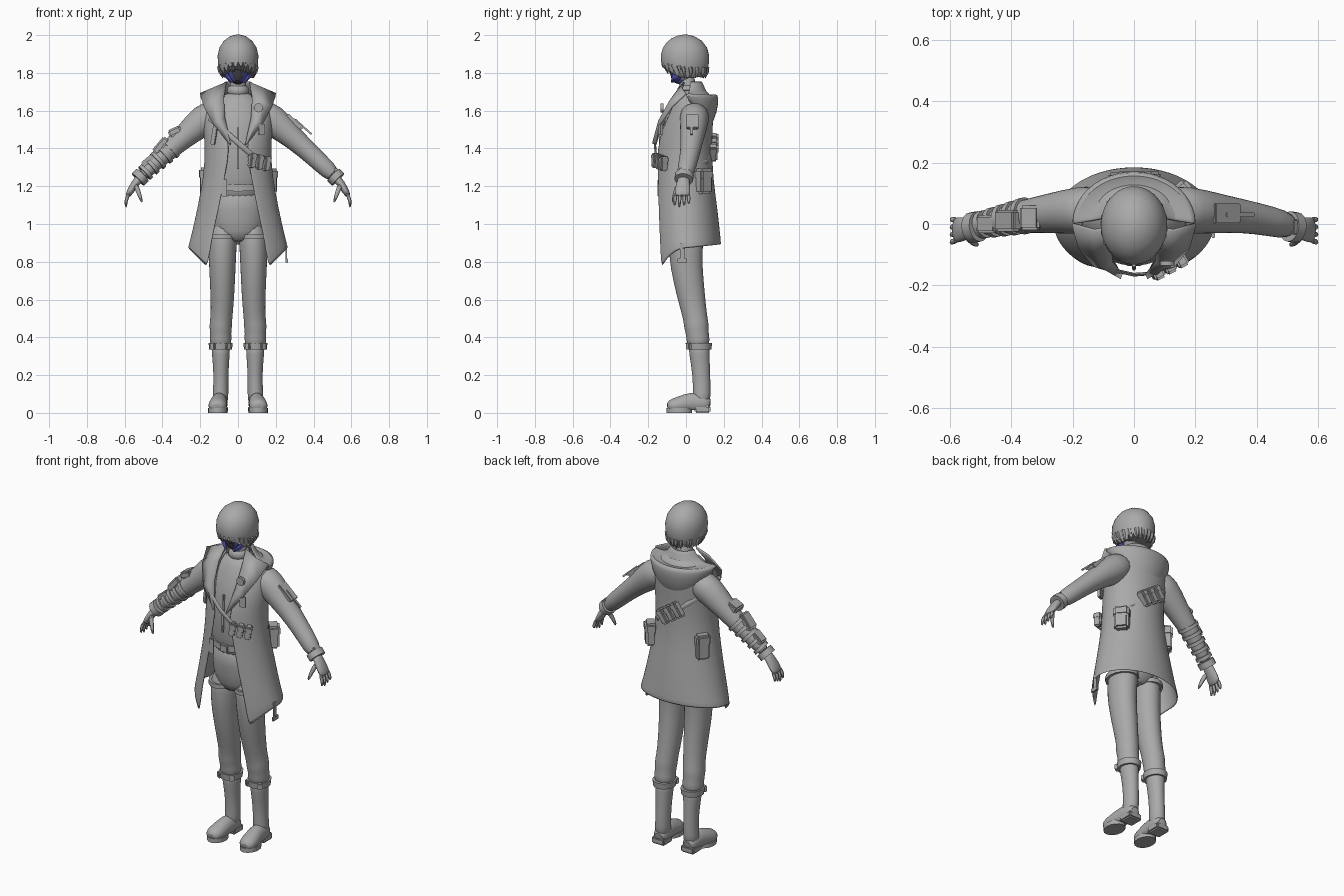
import bpy, bmesh, random
from math import sin, cos, pi, acos, radians
from mathutils import Vector, Euler

random.seed(4)
SIDES = ((1, "left"), (-1, "right"))

default_cube = bpy.data.objects.get("Cube")
if default_cube:
    bpy.data.objects.remove(default_cube)


def material(name, red, green, blue):
    mat = bpy.data.materials.new(name)
    mat.use_nodes = True
    mat.diffuse_color = (red, green, blue, 1)
    mat.node_tree.nodes["Principled BSDF"].inputs["Base Color"].default_value = (red, green, blue, 1)
    return mat


grey = material("plain grey", .4, .4, .4)
blue = material("mask blue", .1, .1, .5)
dark = material("mask dark", .05, .05, .06)


def finish(name, bm, mat, angle=40):
    """Turn a bmesh into a smooth object that keeps its hard edges."""
    bmesh.ops.recalc_face_normals(bm, faces=bm.faces)
    mesh = bpy.data.meshes.new(name)
    bm.to_mesh(mesh)
    bm.free()
    mesh.materials.append(mat)
    mesh.shade_smooth()
    mesh.set_sharp_from_angle(angle=radians(angle))
    obj = bpy.data.objects.new(name, mesh)
    bpy.context.collection.objects.link(obj)
    return obj


def skin(name, rings, closed=True, caps=True, soft=0, thick=0, mat=grey):
    """Join rings of points into a surface."""
    bm = bmesh.new()
    rows = [[bm.verts.new(p) for p in ring] for ring in rings]
    count = len(rows[0])
    for low, high in zip(rows, rows[1:]):
        for i in range(count if closed else count - 1):
            j = (i + 1) % count
            bm.faces.new((low[i], low[j], high[j], high[i]))
    if caps:
        bm.faces.new(rows[0])
        bm.faces.new(rows[-1])
    obj = finish(name, bm, mat)
    if thick:
        solid = obj.modifiers.new("thickness", "SOLIDIFY")
        solid.thickness, solid.offset = thick, 0
    if soft:
        obj.modifiers.new("soft", "SUBSURF").levels = soft
        obj.modifiers["soft"].render_levels = soft
    return obj


def tube(name, path, side=1, count=16, soft=1, floor=0, mat=grey):
    """Sweep ellipses along a path of x, y, z, first radius, second radius."""
    centres = [Vector((side * x, y, z)) for x, y, z, *_ in path]
    rings = []
    for k, (centre, point) in enumerate(zip(centres, path)):
        along = (centres[min(k + 1, len(path) - 1)] - centres[max(k - 1, 0)]).normalized()
        guide = Vector((1, 0, 0)) if abs(along.y) > .8 else Vector((0, 1, 0))
        u = (guide - along * guide.dot(along)).normalized()
        v = along.cross(u)
        ring = []
        for i in range(count):
            a = 2 * pi * i / count
            p = centre + u * cos(a) * point[3] + v * sin(a) * point[-1]
            p.z = max(p.z, floor)
            ring.append(p)
        rings.append(ring)
    return skin(name, rings, soft=soft, mat=mat)


def box(name, place, size, turn=(0, 0, 0)):
    """Bevelled box, turned by degrees."""
    bm = bmesh.new()
    bmesh.ops.create_cube(bm, size=1)
    bmesh.ops.scale(bm, vec=size, verts=bm.verts)
    bmesh.ops.bevel(bm, geom=bm.edges, offset=min(size) * .2, segments=2, affect="EDGES")
    spin = Euler([radians(t) for t in turn]).to_matrix()
    for vert in bm.verts:
        vert.co = spin @ vert.co + Vector(place)
    return finish(name, bm, grey)


def pouch(name, place, size, turn):
    """Box with a flap over its upper outer part."""
    box(name, place, size, turn)
    spin = Euler([radians(t) for t in turn]).to_matrix()
    w, d, h = size
    box(name + "_flap", Vector(place) + spin @ Vector((0, 0, h * .3)), (w * 1.1, d * 1.15, h * .45), turn)


# Head with a mask over the lower face
head = tube("head", [(0, -.055, 1.745, .025, .02), (0, -.04, 1.77, .05, .045), (0, -.02, 1.81, .072, .07),
                     (0, -.01, 1.85, .09, .08), (0, -.005, 1.9, .1, .085), (0, 0, 1.96, .06, .06)], count=24)
head.data.materials.append(blue)
head.data.materials.append(dark)
for face in head.data.polygons:
    if face.center.z < 1.84 and face.center.y < -.02:
        face.material_index = 1 if abs(face.center.x) > .025 else 2
for side, label in SIDES:
    # Cheek guards slanting from the ear to the jaw
    guard = skin(label + "_cheek_guard", [
        [(side * .078, .01, 1.84), (side * .07, -.05, 1.82)],
        [(side * .065, -.02, 1.78), (side * .05, -.075, 1.78)],
        [(side * .04, -.05, 1.75), (side * .025, -.08, 1.75)]], closed=False, caps=False, thick=.008, mat=blue)
tube("neck", [(0, .02, 1.64, .05), (0, .01, 1.72, .043), (0, 0, 1.8, .045)])
tube("shirt_collar", [(0, .015, 1.68, .065), (0, .01, 1.71, .058), (0, .01, 1.74, .055)])


# Hair cap with a ragged lower edge
def hair_ring(t, count=72):
    ring = []
    for i in range(count):
        a = 2 * pi * i / count
        front = max(0, -sin(a))
        low = 1.79 + .055 * front ** 2 + tips[i] * (t == 1)
        phi = t * acos((low - 1.885) / .115)
        r = sin(phi) if phi < pi / 2 else .65 + .35 * sin(phi)
        ring.append((.105 * r * cos(a), -.005 + .125 * r * sin(a), 1.885 + .115 * cos(phi)))
    return ring


tips = [random.uniform(-.015, .0) if i % 3 else .015 for i in range(72)]
skin("hair", [hair_ring(t) for t in (.04, .15, .3, .45, .6, .75, .88, 1)], thick=.006).data.polygons[-1].select = False
for i in range(22):
    # Loose locks along the edge
    a = 2 * pi * i / 22 + random.uniform(-.1, .1)
    x, y = .098 * cos(a), .115 * sin(a)
    z = 1.83 + .03 * max(0, -sin(a))
    tube("hair_lock", [(x, y - .005, z, .014, .014), (x * .97, y * .97, z - .025, .011, .011),
                       (x * .85, y * .88, z - .05 - random.random() * .015, .001, .001)], count=6, soft=0)

# Shirt and hips
tube("shirt", [(0, 0, 1.1, .11, .14), (0, -.015, 1.25, .115, .145), (0, -.015, 1.42, .13, .15),
               (0, 0, 1.55, .115, .16), (0, .02, 1.65, .09, .12), (0, .02, 1.7, .065, .07)], count=24)
tube("hips", [(0, 0, .9, .07, .07), (0, 0, .95, .1, .14), (0, 0, 1.08, .115, .15), (0, -.005, 1.2, .115, .14)], count=24)
tube("belt", [(0, -.005, 1.175, .125, .15), (0, -.005, 1.21, .125, .15)], count=24, soft=0)
box("belt_buckle", (0, -.13, 1.19), (.05, .015, .04))
box("shirt_placket", (0, -.14, 1.4), (.012, .01, .22), (-3, 0, 0))


# Long coat, open at the front
def coat_ring(z, rx, ry, cy, gap, hem=False, count=49):
    ring, start = [], acos(gap / rx)
    for i in range(count):
        a = -start + (pi + 2 * start) * i / (count - 1)
        x, y = rx * cos(a), cy + ry * sin(a)
        if hem:
            rise = min(1, (abs(x) - gap) / (rx - gap)) if y < cy else 1
            z = .76 + .11 * rise + .02 * max(0, sin(a))
        ring.append((x, y, z))
    return ring


coat_rows = [(1.71, .08, .07, .03, .06), (1.67, .15, .1, .035, .075), (1.61, .185, .115, .03, .085),
             (1.5, .18, .135, 0, .065), (1.4, .17, .145, -.01, .04), (1.25, .178, .148, -.01, .07),
             (1.08, .212, .163, 0, .1), (.94, .242, .172, .005, .135)]
skin("coat", [coat_ring(*row) for row in coat_rows] + [coat_ring(0, .263, .175, .008, .16, hem=True)],
     closed=False, caps=False, soft=1, thick=.008)

# Hood lying on the back: neck edge, hollow, rim and underside
hood_rows = [(.065, .02, .06, 1.755, .0), (.085, .02, .075, 1.72, .0), (.13, .01, .11, 1.68, .02),
             (.195, .0, .16, 1.69, .0), (.2, .0, .17, 1.68, .01), (.185, .01, .15, 1.66, .07), (.16, .02, .105, 1.65, .14)]
skin("hood", [[(rx * cos(a), cy + ry * sin(a), z - drop * sin(a)) for a in (pi * i / 24 for i in range(25))]
              for rx, cy, ry, z, drop in hood_rows], closed=False, caps=False, soft=1, thick=.01)

for side, label in SIDES:
    # Wide lapel, inner edge against outer edge
    lapel = [((.06, -.01, 1.75), (.2, .0, 1.69)), ((.075, -.07, 1.67), (.18, -.075, 1.62)),
             ((.07, -.12, 1.56), (.13, -.135, 1.53)), ((.04, -.16, 1.42), (.05, -.16, 1.43))]
    skin(label + "_lapel", [[(side * (a[0] + (b[0] - a[0]) * t), a[1] + (b[1] - a[1]) * t - .015 * sin(pi * t),
                             a[2] + (b[2] - a[2]) * t) for t in (0, .5, 1)] for a, b in lapel],
         closed=False, caps=False, thick=.01)

    # Trouser leg and boot
    tube(label + "_trouser_leg", [(.075, 0, 1.02, .095, .075), (.082, 0, .88, .092, .076), (.083, 0, .78, .087, .072),
                                  (.082, .03, .6, .074, .063), (.088, .05, .5, .064, .058), (.092, .055, .46, .068, .062),
                                  (.092, .06, .42, .06, .056), (.092, .065, .38, .064, .06), (.092, .068, .34, .05, .05)], side)
    tube(label + "_shorts_hem", [(.083, 0, .92, .1, .084), (.083, 0, .945, .1, .084)], side, soft=0)
    tube(label + "_boot_shaft", [(.092, .068, .38, .06, .055), (.091, .07, .32, .055, .048), (.09, .082, .2, .047, .039),
                                 (.092, .084, .1, .048, .042), (.095, .08, .04, .048, .044)], side)
    tube(label + "_boot_strap", [(.092, .068, .335, .066, .06), (.092, .068, .37, .07, .064)], side, soft=0)
    for shift in (-.04, .04):
        box(label + "_boot_buckle", (side * (.092 + shift), .015, .352), (.03, .02, .035), (0, 0, side * shift * 900))
    tube(label + "_boot_foot", [(.095, .13, .04, .03, .03), (.095, .1, .05, .045, .05), (.1, .03, .055, .043, .06),
                                (.107, -.04, .04, .052, .045), (.11, -.08, .035, .047, .038),
                                (.11, -.1, .03, .025, .02)], side, floor=.015)
    tube(label + "_boot_sole", [(.107, -.035, 0, .068, .052), (.107, -.035, .025, .068, .052)], side, soft=0)
    box(label + "_boot_heel", (side * .096, .088, .02), (.085, .085, .04))

    # Sleeve; the right forearm is rolled and slimmer
    slim = 1 if side > 0 else .78
    tube(label + "_sleeve", [(.1, .045, 1.6, .08, .07), (.18, .045, 1.555, .08, .09), (.27, .035, 1.475, .066, .064),
                             (.36, .025, 1.395, .055, .054), (.44, .01, 1.32, .05 * slim, .05 * slim),
                             (.52, -.01, 1.245, .045 * slim, .045 * slim)], side)
    tube(label + "_wrist_cuff", [(.505, -.008, 1.26, .05, .045), (.53, -.012, 1.235, .05, .045)], side, soft=0)

    # Hand
    tube(label + "_palm", [(.51, -.01, 1.255, .03, .025), (.545, -.015, 1.215, .035, .022),
                           (.575, -.02, 1.165, .045, .018), (.585, -.02, 1.145, .035, .012)], side)
    for k in range(4):
        y = -.053 + .022 * k
        tip = 1.085 + .01 * abs(k - 1)
        tube(label + "_finger", [(.575, y, 1.165, .011), (.595, y * 1.1, 1.125, .01), (.592, y * 1.15, tip, .006)],
             side, count=8)
    tube(label + "_thumb", [(.545, -.035, 1.215, .016), (.525, -.06, 1.165, .013), (.507, -.07, 1.11, .007)], side, count=8)

# Left arm pocket, with a pen
pouch("arm_pocket", (.295, .035, 1.535), (.1, .055, .035), (0, 42, 0))
box("arm_pen", (.345, .03, 1.515), (.12, .015, .01), (0, 42, 0))
box("left_wrist_device", (.53, -.01, 1.275), (.05, .05, .02), (0, 45, 0))

# Right arm guards
box("upper_arm_guard", (-.335, .02, 1.49), (.07, .08, .04), (0, -25, 0))
box("elbow_guard", (-.41, .01, 1.415), (.1, .07, .04), (0, -50, 0))
box("forearm_guard", (-.475, 0, 1.335), (.08, .06, .035), (0, -40, 0))
for k in range(6):
    x, z = .35 + .033 * k, 1.405 - .031 * k
    r = .06 - .0035 * k
    tube("forearm_band", [(x, .028 - .007 * k, z, r), (x + .014, .025 - .007 * k, z - .013, r)], -1, soft=0)

# Cross strap and its pouches
tube("chest_strap", [(-.15, -.1, 1.56, .006, .014), (-.09, -.145, 1.51, .006, .014), (0, -.165, 1.43, .006, .014),
                     (.07, -.16, 1.37, .006, .014), (.15, -.1, 1.31, .006, .014)], count=8, soft=0)
tube("back_strap", [(.17, .03, 1.29, .006, .014), (.11, .11, 1.33, .006, .014), (0, .14, 1.4, .006, .014),
                    (-.1, .12, 1.48, .006, .014), (-.17, .06, 1.54, .006, .014)], count=8, soft=0)
for k in range(3):
    pouch("chest_pouch", (.075 + .038 * k, -.16 + .02 * k, 1.335 - .008 * k), (.034, .04, .075), (0, 8, 28))
    pouch("back_pouch", (.045 - .045 * k, .145, 1.375 + .03 * k), (.042, .045, .09), (0, 35, 0))
pouch("left_hip_pouch", (.165, .095, 1.225), (.08, .06, .13), (0, 0, -50))
pouch("right_hip_pouch", (-.165, .08, 1.225), (.075, .05, .14), (0, 0, 55))

# Badge, tags and hanging straps
tube("badge", [(.108, -.12, 1.615, .024), (.108, -.135, 1.615, .024)], soft=0)
box("chest_tag", (.125, -.135, 1.5), (.035, .015, .06), (0, 0, 25))
box("chest_tab", (-.125, -.125, 1.48), (.025, .012, .12), (0, 10, -25))
box("belt_tab", (-.072, -.145, 1.19), (.03, .012, .09))
box("hem_strap", (.255, -.02, .85), (.008, .025, .1))
box("hem_buckle", (.258, -.02, .805), (.012, .05, .025))
